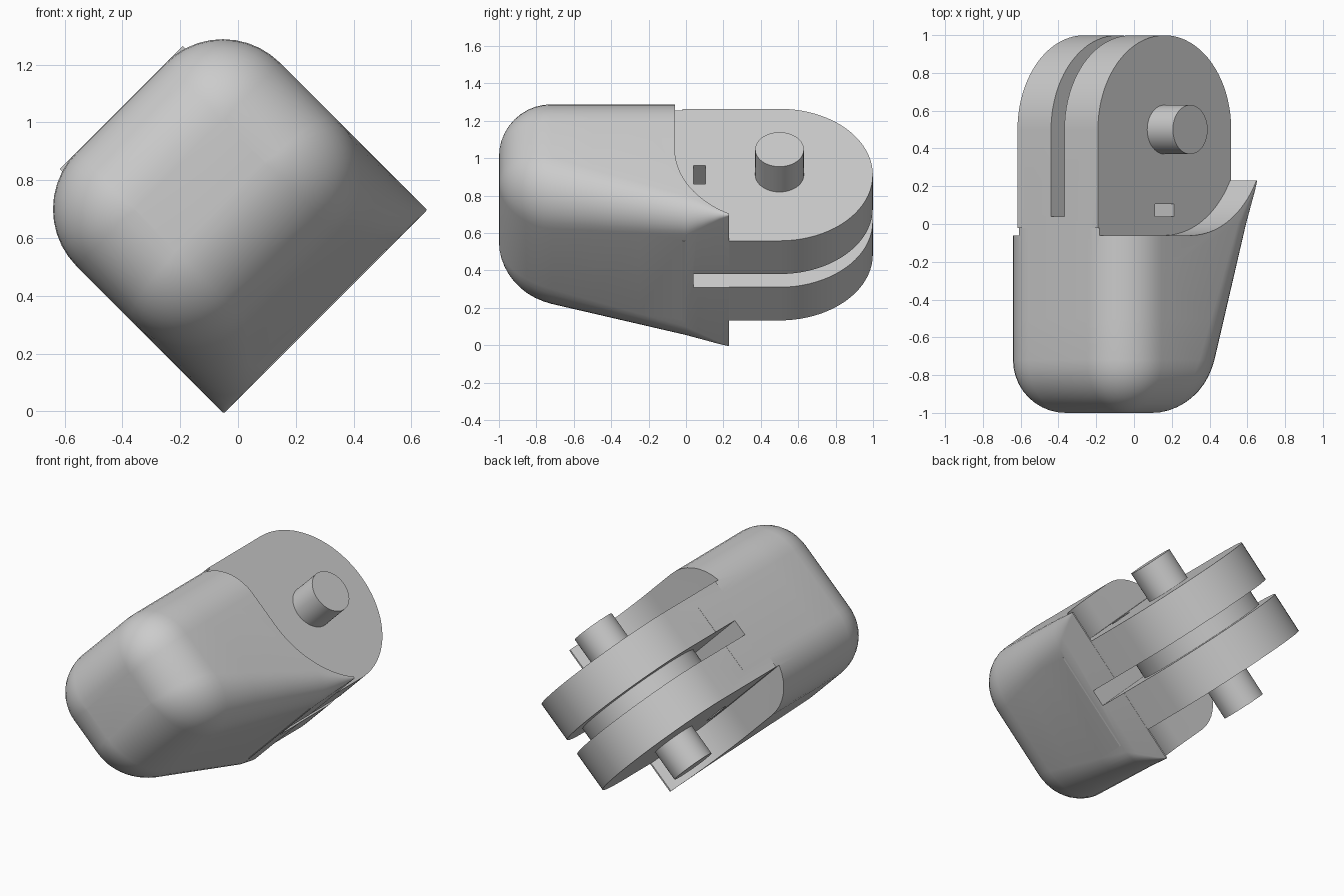
import bpy, bmesh, math
from mathutils import Matrix, Vector

if "Cube" in bpy.data.objects:
    bpy.data.objects.remove(bpy.data.objects["Cube"], do_unlink=True)

# Built upright: x across the fork, y to its round end, z up; tilted at the end
MID = 0.458              # centre plane of the fork
PIVOT_Y, PIVOT_Z = 0.5, 0.53
PLATE = 0.3              # half thickness of the fork
TILT = Matrix.Rotation(math.radians(-45), 4, 'Y')

grey = bpy.data.materials.new("plain grey")
grey.use_nodes = True
COLOUR = (0.6, 0.6, 0.6, 1)
grey.diffuse_color = COLOUR
grey.node_tree.nodes["Principled BSDF"].inputs["Base Color"].default_value = COLOUR


def make(name, bm):
    bmesh.ops.recalc_face_normals(bm, faces=bm.faces)
    mesh = bpy.data.meshes.new(name)
    bm.to_mesh(mesh)
    bm.free()
    mesh.materials.append(grey)
    obj = bpy.data.objects.new(name, mesh)
    bpy.context.collection.objects.link(obj)
    return obj


def prism(name, outline, x0, x1):
    """Extrude a (y, z) outline from x0 to x1."""
    bm = bmesh.new()
    face = bm.faces.new([bm.verts.new((x0, y, z)) for y, z in outline])
    out = bmesh.ops.extrude_face_region(bm, geom=[face])["geom"]
    moved = [e for e in out if isinstance(e, bmesh.types.BMVert)]
    bmesh.ops.translate(bm, verts=moved, vec=(x1 - x0, 0, 0))
    return make(name, bm)


def arc(cy, cz, r, a0, a1, n):
    angles = [math.radians(a0 + (a1 - a0) * i / n) for i in range(n + 1)]
    return [(cy + r * math.cos(a), cz + r * math.sin(a)) for a in angles]


def cylinder(name, r, x0, x1):
    return prism(name, arc(PIVOT_Y, PIVOT_Z, r, 0, 354.375, 63), x0, x1)


def box(name, y0, y1, z0, z1, x0, x1):
    return prism(name, [(y0, z0), (y1, z0), (y1, z1), (y0, z1)], x0, x1)


def boolean(target, tool, operation):
    mod = target.modifiers.new(operation, 'BOOLEAN')
    mod.object, mod.operation, mod.solver = tool, operation, 'EXACT'
    bpy.context.view_layer.objects.active = target
    bpy.ops.object.modifier_apply(modifier=mod.name)
    bpy.data.objects.remove(tool, do_unlink=True)


# Housing: rounded rectangles lofted along y, with a wedge-shaped underside
HALF, TOP, R = 0.498, 1.03, 0.28


def section(y, inset):
    bottom = max(0.03, 0.03 - 0.23 * y) + inset
    if y < 0:
        low = 0.15 + 0.13 * min(1, -y / 0.78)
    else:
        low = 0.15 * (1 - y / 0.23)
    low, high = max(low - inset, 0.006), max(R - inset, 0.006)
    w, top = HALF - inset, TOP - inset
    points = []
    for sx, z, r, start in ((1, top - high, high, 0), (-1, top - high, high, 90),
                            (-1, bottom + low, low, 180), (1, bottom + low, low, 270)):
        points += arc(MID + sx * (w - r), z, r, start, start + 90, 10)
    return [Vector((x, y, z)) for x, z in points]


rings = []
for i in range(11):
    a = math.radians(9 * i)
    rings.append(section(-1 + R * (1 - math.cos(a)), R * (1 - math.sin(a))))
for y in (-0.5, -0.25, 0, 0.06, 0.12, 0.18, 0.23):
    rings.append(section(y, 0))

bm = bmesh.new()
loops = [[bm.verts.new(p) for p in ring] for ring in rings]
for a, b in zip(loops, loops[1:]):
    for i in range(len(a)):
        j = (i + 1) % len(a)
        bm.faces.new((a[i], a[j], b[j], b[i]))
bm.faces.new(loops[0])
bm.faces.new(loops[-1])
housing = make("housing", bm)

# Side recesses, straight above and concentric with the pivot below
recess = [(0.6, 1.3), (-0.06, 1.3)] + arc(PIVOT_Y, PIVOT_Z, 0.56, 180, 250, 20) + [(0.6, -0.2)]
for side in (-1, 1):
    boolean(housing, prism("recess_cutter", recess, MID + side * PLATE, MID + side), 'DIFFERENCE')

# Fork with a round end
fork = [(-0.02, 1.029), (-0.02, 0.031)] + arc(PIVOT_Y, PIVOT_Z, 0.499, -90, 90, 40)
boolean(housing, prism("fork", fork, MID - PLATE - 0.001, MID + PLATE + 0.001), 'UNION')

# Slot between the fork plates, and small windows in the plates
boolean(housing, box("slot_cutter", 0.04, 1.2, -0.2, 1.3, MID - 0.05, MID + 0.05), 'DIFFERENCE')
boolean(housing, box("window_cutter", 0.041, 0.105, 0.46, 0.6, MID - 0.4, MID + 0.4), 'DIFFERENCE')

# Pivot pin and the hub inside the slot
pin = cylinder("pivot_pin", 0.13, MID - 0.493, MID + 0.493)
hub = cylinder("slot_hub", 0.39, MID - 0.052, MID + 0.052)

# Tilt everything and shade it
for obj in (housing, pin, hub):
    obj.data.transform(TILT)
    bpy.ops.object.select_all(action='DESELECT')
    obj.select_set(True)
    bpy.context.view_layer.objects.active = obj
    bpy.ops.object.shade_smooth_by_angle(angle=math.radians(30))
